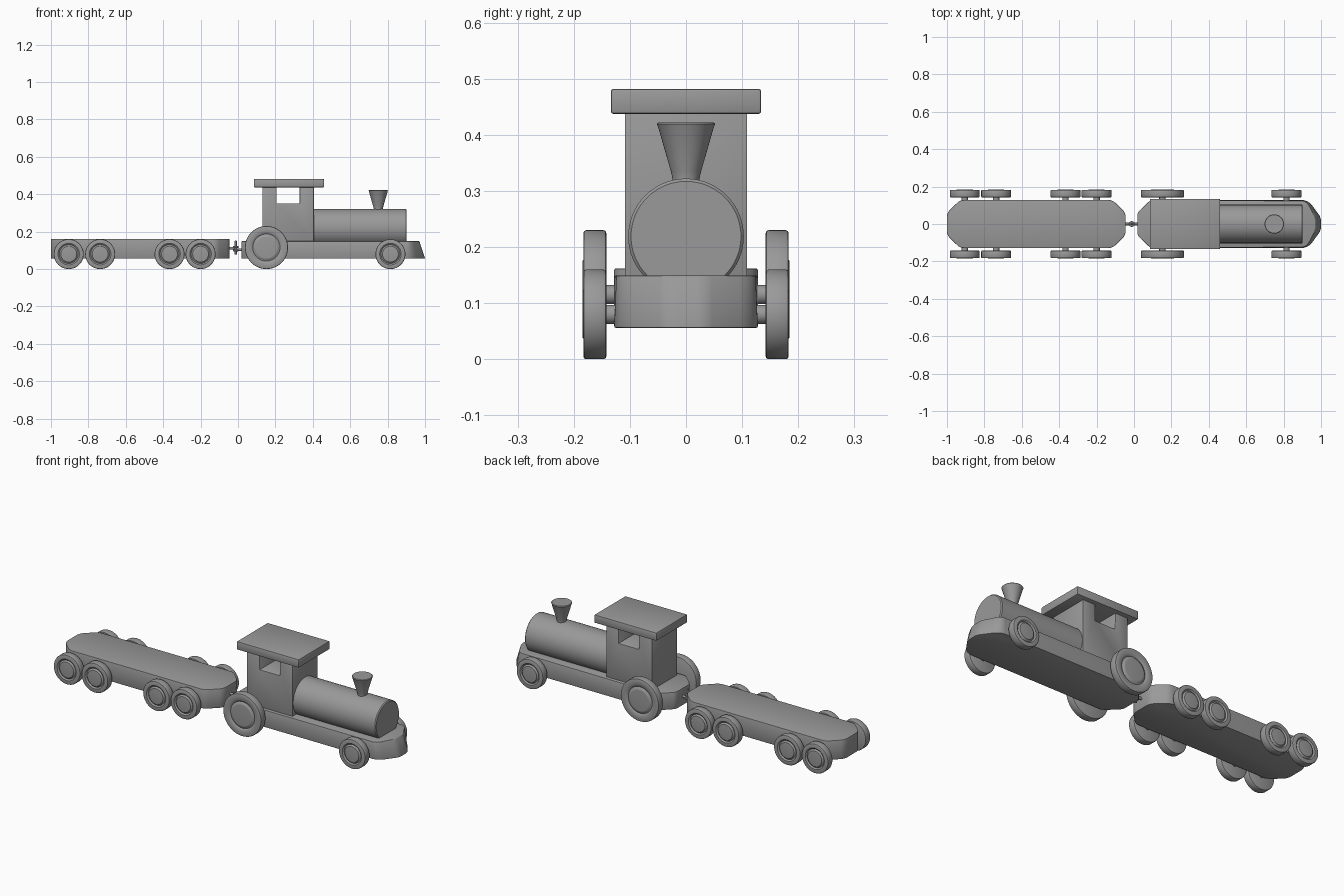
import bpy, bmesh, math
from mathutils import Matrix

if "Cube" in bpy.data.objects:
    bpy.data.objects.remove(bpy.data.objects["Cube"], do_unlink=True)

grey = bpy.data.materials.new("plain_grey")
grey.use_nodes = True
grey.diffuse_color = (0.32, 0.32, 0.32, 1)
grey.node_tree.nodes["Principled BSDF"].inputs["Base Color"].default_value = (0.32, 0.32, 0.32, 1)


def finish(name, bm, bevel=0.0):
    """Turn a bmesh into a smooth-by-angle object with softened edges."""
    bmesh.ops.recalc_face_normals(bm, faces=bm.faces)
    if bevel:
        sharp = [e for e in bm.edges if e.calc_face_angle(0) > math.radians(35)]
        bmesh.ops.bevel(bm, geom=sharp, offset=bevel, segments=2, profile=0.5, affect='EDGES')
    mesh = bpy.data.meshes.new(name)
    bm.to_mesh(mesh)
    bm.free()
    mesh.materials.append(grey)
    ob = bpy.data.objects.new(name, mesh)
    bpy.context.collection.objects.link(ob)
    bpy.ops.object.select_all(action='DESELECT')
    ob.select_set(True)
    bpy.context.view_layer.objects.active = ob
    bpy.ops.object.shade_smooth_by_angle(angle=math.radians(35))
    return ob


def prism(name, outline, axis, lo, hi, bevel=0.004, round_edges=0.0, warp=None):
    """Extrude an outline along y (outline is x,z) or z (outline is x,y)."""
    bm = bmesh.new()
    put = (lambda p, h: (p[0], h, p[1])) if axis == 'y' else (lambda p, h: (p[0], p[1], h))
    face = bm.faces.new([bm.verts.new(put(p, lo)) for p in outline])
    ext = bmesh.ops.extrude_face_region(bm, geom=[face])
    step = (0, hi - lo, 0) if axis == 'y' else (0, 0, hi - lo)
    top = [v for v in ext["geom"] if isinstance(v, bmesh.types.BMVert)]
    bmesh.ops.translate(bm, verts=top, vec=step)
    bmesh.ops.recalc_face_normals(bm, faces=bm.faces)
    if round_edges:
        upright = [e for e in bm.edges if abs(e.verts[0].co.z - e.verts[1].co.z) > 0.01]
        bmesh.ops.bevel(bm, geom=upright, offset=round_edges, segments=4, profile=0.5, affect='EDGES')
    if warp:
        for v in bm.verts:
            warp(v)
    return finish(name, bm, bevel)


def lathe(name, profile, origin, direction='z', steps=48):
    """Spin a radius/height profile; direction turns its axis to x, y or z."""
    bm = bmesh.new()
    verts = [bm.verts.new((r, 0, h)) for r, h in profile]
    edges = [bm.edges.new(pair) for pair in zip(verts, verts[1:])]
    bmesh.ops.spin(bm, geom=verts + edges, cent=(0, 0, 0), axis=(0, 0, 1),
                   angle=2 * math.pi, steps=steps)
    bmesh.ops.remove_doubles(bm, verts=bm.verts, dist=0.00005)
    turn = {'x': Matrix.Rotation(math.pi / 2, 4, 'Y'),
            'y': Matrix.Rotation(-math.pi / 2, 4, 'X'),
            '-y': Matrix.Rotation(math.pi / 2, 4, 'X'),
            'z': Matrix.Identity(4)}[direction]
    bm.transform(Matrix.Translation(origin) @ turn)
    return finish(name, bm)


def rod(name, origin, direction, radius, length, soft=0.002, steps=32):
    h = length / 2
    return lathe(name, [(0, -h), (radius - soft, -h), (radius, soft - h), (radius, h - soft),
                        (radius - soft, h), (0, h)], origin, direction, steps)


def mirrored(half):
    """Complete a y-symmetric outline from its positive half."""
    return half + [(x, -y) for x, y in reversed(half)]


def wheel(name, x, r, side):
    """Wheel with a rounded tyre, a shallow groove and a slightly proud hub."""
    w = 0.041
    profile = [(0, 0), (r - 0.005, 0), (r - 0.0015, 0.0015), (r, 0.005), (r, w - 0.005),
               (r - 0.0015, w - 0.0015), (r - 0.005, w), (r * 0.72, w), (r * 0.67, w - 0.003),
               (r * 0.63, w - 0.006), (r * 0.58, w - 0.004), (r * 0.53, w + 0.001),
               (r * 0.49, w + 0.0015), (0, w + 0.0015)]
    lathe(name, profile, (x, side * 0.142, r), 'y' if side > 0 else '-y')


# Wagon bed
prism("wagon_bed", mirrored([(-1, 0.06), (-0.93, 0.128), (-0.115, 0.128), (-0.045, 0.06)]),
      'z', 0.057, 0.162, 0.003, 0.02)


# Engine base with a nose whose top edge leans back
def lean(v):
    if v.co.x > 0.9 and v.co.z > 0.1:
        v.co.x -= 0.3 * (v.co.x - 0.9)
        v.co.y *= 0.97


prism("engine_base", mirrored([(0.018, 0.06), (0.088, 0.128), (0.915, 0.128),
                               (0.945, 0.11), (1.0, 0.035)]),
      'z', 0.056, 0.149, 0.003, 0.015, lean)

# Cab with a window passing from side to side, and its roof
prism("cab", [(0.13, 0.14), (0.405, 0.14), (0.405, 0.44), (0.33, 0.44), (0.33, 0.35),
              (0.207, 0.35), (0.207, 0.44), (0.13, 0.44)], 'y', -0.109, 0.109, 0.002)
prism("cab_roof", mirrored([(0.085, 0.134), (0.46, 0.134)]), 'z', 0.437, 0.482, 0.005)

# Boiler and chimney
rod("boiler", (0.641, 0, 0.219), 'x', 0.103, 0.522, 0.005, 64)
lathe("chimney", [(0, 0.29), (0.024, 0.29), (0.024, 0.322), (0.027, 0.335), (0.05, 0.415),
                  (0.052, 0.419), (0.049, 0.422), (0, 0.422)], (0.75, 0, 0))

# Wheels and axles
axles = [("wagon_1", -0.905, 0.08), ("wagon_2", -0.737, 0.08), ("wagon_3", -0.366, 0.08),
         ("wagon_4", -0.2, 0.08), ("engine_rear", 0.152, 0.115), ("engine_front", 0.815, 0.08)]
for label, x, r in axles:
    rod(label + "_axle", (x, 0, r), 'y', 0.017, 0.30)
    wheel(label + "_left_wheel", x, r, 1)
    wheel(label + "_right_wheel", x, r, -1)

# Coupling between engine and wagon
rod("wagon_coupling_bar", (-0.035, 0, 0.112), 'x', 0.007, 0.04)
rod("engine_coupling_bar", (0.012, 0, 0.104), 'x', 0.007, 0.04)
rod("coupling_pin", (-0.012, 0, 0.115), 'z', 0.006, 0.075)
rod("wagon_coupling_eye", (-0.012, 0, 0.118), 'z', 0.015, 0.01)
rod("engine_coupling_eye", (-0.012, 0, 0.1), 'z', 0.015, 0.01)
